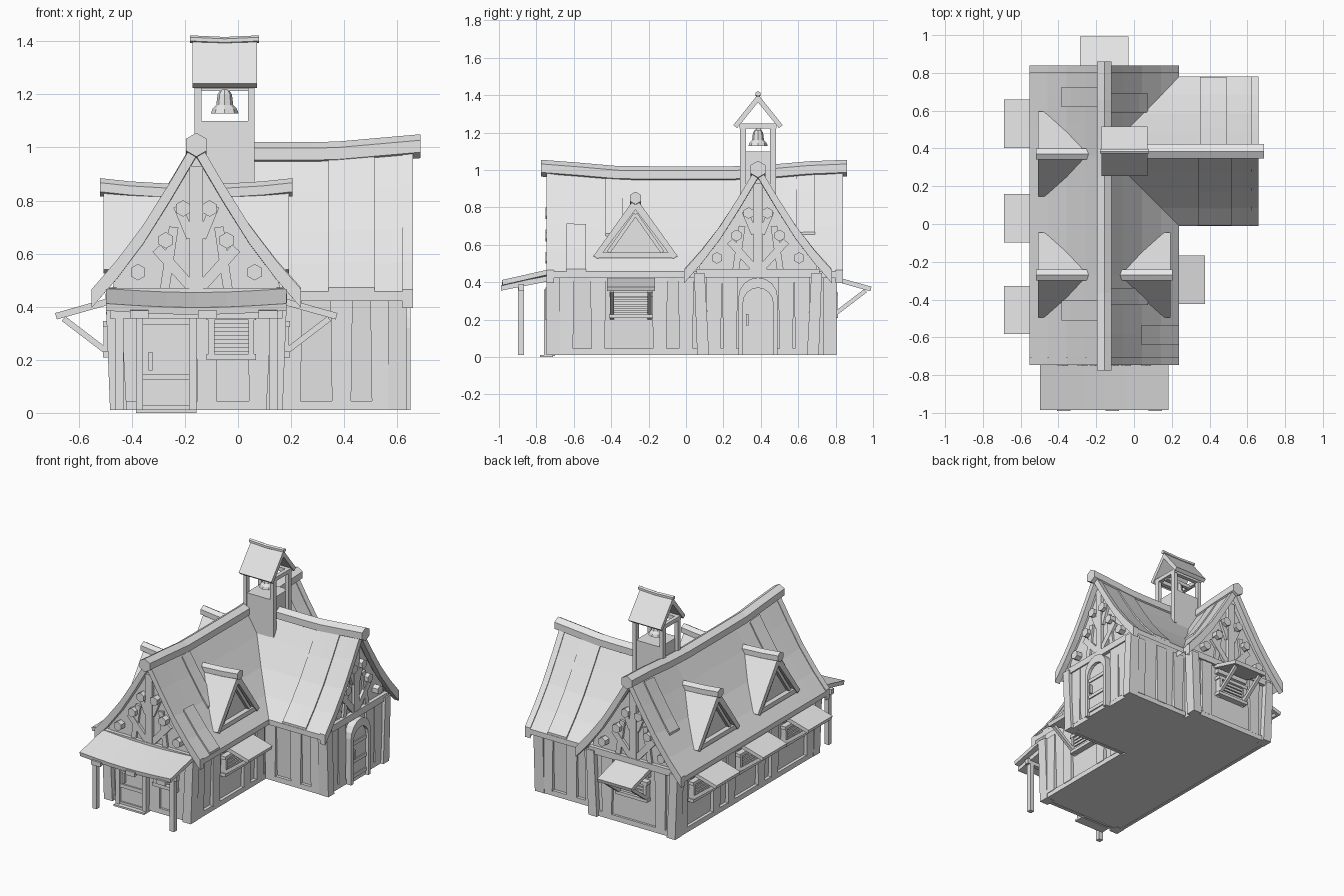
import bpy, bmesh, math
from mathutils import Matrix, Vector

cube = bpy.data.objects.get("Cube")
if cube:
    bpy.data.objects.remove(cube)

grey = bpy.data.materials.new("plain_grey")
grey.use_nodes = True
grey.diffuse_color = (0.8, 0.8, 0.8, 1)
grey.node_tree.nodes["Principled BSDF"].inputs["Base Color"].default_value = (0.8, 0.8, 0.8, 1)


# A frame has u along the wall, v up and w outward
def frame(x, y, dx, dy):
    return Matrix(((dx, 0, dy, x), (dy, 0, -dx, y), (0, 1, 0, 0), (0, 0, 0, 1)))


def loft(name, fr, rings):
    bm = bmesh.new()
    loops = [[bm.verts.new(fr @ Vector(p)) for p in ring] for ring in rings]
    n = len(loops[0])
    for a, b in zip(loops, loops[1:]):
        for i in range(n):
            j = (i + 1) % n
            bm.faces.new((a[i], a[j], b[j], b[i]))
    bm.faces.new(loops[0][::-1])
    bm.faces.new(loops[-1])
    bmesh.ops.recalc_face_normals(bm, faces=bm.faces)
    mesh = bpy.data.meshes.new(name)
    bm.to_mesh(mesh)
    bm.free()
    mesh.materials.append(grey)
    obj = bpy.data.objects.new(name, mesh)
    bpy.context.collection.objects.link(obj)
    return obj


def prism(name, fr, poly, w0, w1):
    return loft(name, fr, [[(u, v, w) for u, v in poly] for w in (w0, w1)])


def box(name, fr, u0, u1, v0, v1, w0, w1):
    return prism(name, fr, [(u0, v0), (u1, v0), (u1, v1), (u0, v1)], w0, w1)


def beam(name, fr, p, q, width, w0, w1):
    p, q = Vector(p), Vector(q)
    d = (q - p).normalized() * width / 2
    s = Vector((-d.y, d.x))
    return prism(name, fr, [p - s, q - s, q + s, p + s], w0, w1)


def hexagon(u, v, r):
    return [(u + r * math.sin(k * math.pi / 3), v + r * math.cos(k * math.pi / 3)) for k in range(6)]


# Roof curve: steep at the top, flared toward the eaves
PROFILE = [(0, 0.995), (0.1, 0.835), (0.2, 0.685), (0.3, 0.56), (0.395, 0.457)]
LOW = PROFILE[-1][1]


def roof_z(o):
    for (a, za), (b, zb) in zip(PROFILE, PROFILE[1:]):
        if o <= b:
            return za + (zb - za) * (o - a) / (b - a)
    return LOW


def lift(w):
    return 0.035 * min(1, max(0, (abs(w) - 0.35) / 0.4))


def roof_band(name, fr, offs, top, bottom, ws):
    def ring(w):
        up = [(o, roof_z(abs(o)) + lift(w) * (roof_z(abs(o)) - LOW) / 0.54, w) for o in offs]
        return [(o, z + top, w) for o, z, w in up] + [(o, z + bottom, w) for o, z, w in up[::-1]]
    return loft(name, fr, [ring(w) for w in ws])


def span(a, b, n):
    return [a + (b - a) * i / n for i in range(n + 1)]


CX, CY = -0.157, 0.385
main, wing = frame(CX, 0, 1, 0), frame(0, CY, 0, 1)
front, back = frame(CX, -0.71, 1, 0), frame(CX, 0.77, -1, 0)
right, left = frame(CX + 0.31, 0, 0, 1), frame(CX - 0.31, 0, 0, -1)
gable, wing_front, wing_back = frame(0.6, CY, 0, 1), frame(0, 0.075, 1, 0), frame(0, 0.695, -1, 0)
full = [-o for o, z in PROFILE[:0:-1]] + [o for o, z in PROFILE]


# Walls, roofs, barge boards and ridge beams of both wings
def house(name, fr, w0, w1, r0, r1, ends):
    top = [(o, roof_z(abs(o)) - 0.02) for o in full[1:-1][::-1]]
    prism(name + "_walls", fr, [(-0.3, 0.012), (0.3, 0.012), (0.32, 0.45)] + top + [(-0.32, 0.45)], w0, w1)
    roof_band(name + "_roof", fr, full, 0, -0.035, span(r0, r1, 10))
    for e, d in ends:
        roof_band(name + "_barge_board", fr, full, 0.008, -0.062, (e, e - d * 0.04))
    ws = span(r0 - (0.02 if len(ends) > 1 else 0), r1 + 0.028, 8)
    loft(name + "_ridge_beam", fr, [[(u, v + lift(w), w) for u, v in hexagon(0, 0.975, 0.045)] for w in ws])


house("main", main, -0.77, 0.71, -0.84, 0.747, ((-0.84, -1), (0.747, 1)))
house("wing", wing, -0.1, 0.6, CX, 0.66, ((0.66, 1),))

# Raised roof boards
for fr, o0, o1, w0, w1 in ((main, 0.037, 0.232, 0.34, 0.43), (main, 0.037, 0.232, -0.69, -0.59),
                           (main, 0.197, 0.394, 0.535, 0.64), (main, -0.228, -0.038, -0.725, -0.62),
                           (main, -0.228, -0.038, 0.405, 0.51), (wing, 0.03, 0.394, 0.35, 0.49),
                           (wing, -0.394, -0.03, 0.34, 0.515)):
    roof_band("roof_board", fr, span(o0, o1, 4), 0.014, -0.01, span(w0, w1, 2))

# Gable ends: corner posts, rails, timber frame and purlin ends
for fr in (front, back, gable):
    box("base_rail", fr, -0.3, 0.3, 0.01, 0.045, -0.01, 0.015)
    box("tie_beam", fr, -0.33, 0.33, 0.425, 0.47, -0.01, 0.025)
    box("king_post", fr, -0.025, 0.025, 0.46, 0.93, -0.01, 0.022)
    for s in (-1, 1):
        prism("corner_post", fr, [(s * u, v) for u, v in ((0.262, 0.01), (0.325, 0.01), (0.342, 0.45), (0.285, 0.45))],
              -0.035, 0.035)
        beam("lower_brace", fr, (s * 0.02, 0.475), (s * 0.15, 0.62), 0.04, -0.01, 0.018)
        beam("upper_brace", fr, (s * 0.02, 0.66), (s * 0.07, 0.78), 0.035, -0.01, 0.018)
        beam("side_stud", fr, (s * 0.12, 0.46), (s * 0.085, 0.7), 0.035, -0.01, 0.015)
        for u, v in ((0.05, 0.77), (0.115, 0.65), (0.22, 0.53)):
            prism("purlin_end", fr, hexagon(s * u, v, 0.031), -0.01, 0.042)

# Long walls: base rails and planks
for fr, u0, u1, planks in ((right, -0.73, 0.06, (-0.64, -0.47, -0.14, 0.0)),
                           (left, -0.78, 0.72, (-0.71, -0.36, -0.2, 0.12, 0.26, 0.64)),
                           (wing_front, 0.16, 0.61, (0.2, 0.39, 0.54)),
                           (wing_back, -0.61, -0.16, (-0.54, -0.36, -0.22)),
                           (gable, -0.3, 0.3, (-0.235, -0.15, 0.15, 0.235)),
                           (front, -0.3, 0.3, (0.04, 0.235)), (back, -0.3, 0.3, (-0.2, 0.2))):
    box("wall_rail", fr, u0, u1, 0.01, 0.045, -0.01, 0.012)
    for u in planks:
        prism("wall_plank", fr, [(u - 0.036, 0.04), (u + 0.036, 0.04), (u + 0.042, 0.45), (u - 0.042, 0.45)],
              -0.01, 0.016)


def window(fr, u, half, v0, v1):
    box("window_panel", fr, u - half, u + half, v0, v1, -0.01, 0.012)
    for s in (-1, 1):
        box("window_jamb", fr, u + s * half - 0.011, u + s * half + 0.011, v0, v1, 0, 0.04)
    for v in (v0, v1):
        box("window_rail", fr, u - half - 0.018, u + half + 0.018, v - 0.011, v + 0.011, 0, 0.042)
    for v in span(v0, v1, 5)[1:-1]:
        box("shutter_slat", fr, u - half, u + half, v - 0.008, v + 0.008, 0, 0.03)


def side_frame(fr, u):
    o = fr @ Vector((u, 0, 0))
    return frame(o.x, o.y, fr[0][2], fr[1][2])


# Windows with propped awnings
for fr, u in ((right, -0.295), (left, -0.53), (left, -0.03), (left, 0.455), (back, 0)):
    window(fr, u, 0.1, 0.22, 0.335)
    sf = side_frame(fr, u)
    prism("awning", sf, [(-0.02, 0.418), (0.215, 0.352), (0.222, 0.376), (-0.02, 0.444)], -0.128, 0.128)
    box("awning_ledger", fr, u - 0.12, u + 0.12, 0.37, 0.4, 0, 0.03)
    for s in (-0.1, 0.1):
        beam("awning_strut", sf, (0.0, 0.21), (0.19, 0.355), 0.022, s - 0.011, s + 0.011)

# Front window and door
window(front, 0.132, 0.075, 0.21, 0.36)
box("front_door", front, -0.215, -0.012, 0.005, 0.35, -0.01, 0.03)
for u in (-0.214, -0.014):
    box("door_jamb", front, u - 0.014, u + 0.014, 0, 0.36, 0, 0.05)
for v in (0.015, 0.135, 0.345):
    box("door_bar", front, -0.22, -0.005, v - 0.012, v + 0.012, 0, 0.04)
box("door_handle", front, -0.18, -0.165, 0.16, 0.23, 0.03, 0.05)
box("door_step", front, -0.228, 0, 0, 0.012, 0, 0.07)


# Arched side door
def arch(half, spring, base):
    curve = [(half * math.cos(a), spring + half * math.sin(a)) for a in span(0, math.pi, 8)]
    return [(half, base)] + curve + [(-half, base)]


prism("arch_frame", gable, arch(0.105, 0.32, 0.01) + arch(0.08, 0.29, 0.01)[::-1], -0.01, 0.05)
prism("arched_door", gable, arch(0.081, 0.29, 0.01), -0.01, 0.03)
for v in (0.05, 0.15, 0.27):
    box("arched_door_bar", gable, -0.08, 0.08, v - 0.012, v + 0.012, 0, 0.038)
box("arched_door_handle", gable, -0.065, -0.052, 0.17, 0.23, 0.03, 0.05)

# Front porch: sagging slab, rafters, beam and posts
sf = side_frame(front, 0)
slab = [(0.0, 0.447), (0.27, 0.385), (0.274, 0.412), (0.0, 0.474)]
loft("porch_roof", sf, [[(u, v - 0.015 * math.cos(w * 4.6), w) for u, v in slab] for w in span(-0.34, 0.34, 6)])
for u in (-0.215, 0.042, 0.27):
    prism("porch_rafter", side_frame(front, u), [(0, 0.41), (0.28, 0.355), (0.28, 0.385), (0, 0.44)], -0.035, 0.035)
box("porch_beam", front, -0.325, 0.325, 0.355, 0.39, 0.155, 0.185)
for s in (-1, 1):
    box("porch_post", front, s * 0.29 - 0.016, s * 0.29 + 0.016, 0.01, 0.39, 0.155, 0.187)


# Dormers
for y, side in ((-0.27, 1), (-0.27, -1), (0.37, -1)):
    fr = frame(CX, y, 0, side)
    for name, t, w0, w1 in (("dormer_roof", 0.03, 0.02, 0.335), ("dormer_barge", 0.045, 0.32, 0.35)):
        prism(name, fr, [(-0.225, 0.54), (0, 0.855), (0.225, 0.54), (0.2, 0.525), (0, 0.855 - t * 1.5), (-0.2, 0.525)],
              w0, w1)
    prism("dormer_panel", fr, [(-0.2, 0.54), (0.2, 0.54), (0, 0.82)], 0.1, 0.312)
    prism("dormer_sill", fr, [(-0.2, 0.53), (0.2, 0.53), (0.18, 0.56), (-0.18, 0.56)], 0.2, 0.345)
    for s in (-1, 1):
        beam("dormer_trim", fr, (s * 0.145, 0.56), (0, 0.765), 0.02, 0.3, 0.335)
    loft("dormer_ridge", fr, [[(u, v + dv, w) for u, v in hexagon(0, 0.838, 0.034)]
                              for w, dv in ((0.08, -0.01), (0.25, 0), (0.362, 0.012))])

# Bell tower
tower = frame(-0.05, CY, 0, 1)
box("tower_body", tower, -0.093, 0.093, 0.7, 1.1, -0.092, 0.092)
for s in (-1, 1):
    for e in (-1, 1):
        box("tower_post", tower, s * 0.08 - 0.016, s * 0.08 + 0.016, 0.85, 1.24, e * 0.1 - 0.013, e * 0.1 + 0.013)
    box("tower_cross_beam", tower, -0.1, 0.1, 1.222, 1.248, s * 0.1 - 0.013, s * 0.1 + 0.013)
    box("tower_plate", tower, s * 0.08 - 0.014, s * 0.08 + 0.014, 1.222, 1.248, -0.11, 0.11)
prism("tower_roof", tower, [(-0.132, 1.24), (0, 1.405), (0.132, 1.24), (0.112, 1.224), (0, 1.362), (-0.112, 1.224)],
      -0.122, 0.122)
loft("tower_ridge", tower, [[(u, v + dv, w) for u, v in hexagon(0, 1.402, 0.014)]
                            for w, dv in ((-0.13, 0.006), (0, 0), (0.13, 0.006))])

# Bell hung from a bar
bell_fr = Matrix.Translation((-0.05, CY, 0))
rings = ((0.052, 1.128), (0.046, 1.145), (0.032, 1.16), (0.027, 1.2), (0.015, 1.218))
loft("bell", bell_fr, [[(r * math.cos(k * math.pi / 4), r * math.sin(k * math.pi / 4), z) for k in range(8)]
                       for r, z in rings])
box("bell_bar", tower, -0.012, 0.012, 1.212, 1.236, -0.1, 0.1)
